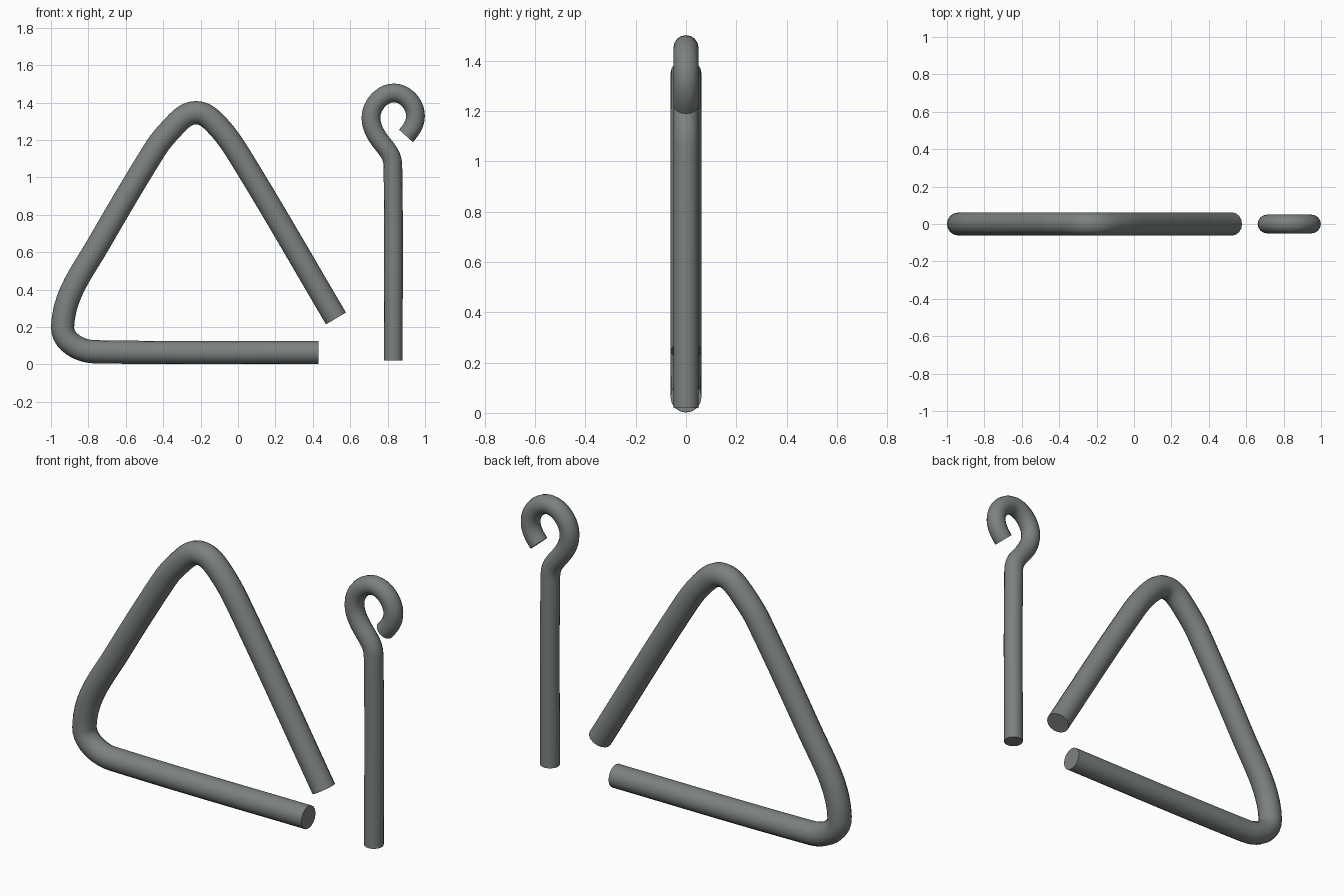
import bpy
import math
from mathutils import Vector

if "Cube" in bpy.data.objects:
    bpy.data.objects.remove(bpy.data.objects["Cube"])

steel = bpy.data.materials.new("grey steel")
steel.diffuse_color = (0.20, 0.222, 0.214, 1)
steel.use_nodes = True
steel.node_tree.nodes["Principled BSDF"].inputs["Base Color"].default_value = steel.diffuse_color


def bent_rod(name, radius, path):
    """Round rod along a planar path of (x, z, heading in degrees)."""
    curve = bpy.data.curves.new(name, 'CURVE')
    curve.dimensions = '3D'
    curve.bevel_depth = radius
    curve.bevel_resolution = 6
    curve.resolution_u = 10
    curve.use_fill_caps = True
    spline = curve.splines.new('BEZIER')
    spline.bezier_points.add(len(path) - 1)
    pos = [Vector((x, 0, z)) for x, z, _ in path]
    for i, bp in enumerate(spline.bezier_points):
        a = math.radians(path[i][2])
        d = Vector((math.cos(a), 0, math.sin(a)))
        before = (pos[i] - pos[max(i - 1, 0)]).length * 0.36
        after = (pos[min(i + 1, len(pos) - 1)] - pos[i]).length * 0.36
        bp.handle_left_type = bp.handle_right_type = 'FREE'
        bp.co = pos[i]
        bp.handle_left = pos[i] - d * (before or 0.01)
        bp.handle_right = pos[i] + d * (after or 0.01)
    obj = bpy.data.objects.new(name, curve)
    bpy.context.collection.objects.link(obj)
    curve.materials.append(steel)
    bpy.ops.object.select_all(action='DESELECT')
    obj.select_set(True)
    bpy.context.view_layer.objects.active = obj
    bpy.ops.object.convert(target='MESH')
    bpy.ops.object.shade_smooth_by_angle(angle=math.radians(40))
    return bpy.context.object


# Open triangle: bottom bar, left corner, left side, apex, right side
bent_rod("triangle", 0.062, [
    (0.43, 0.064, 180), (-0.77, 0.068, 179), (-0.938, 0.20, 88),
    (-0.745, 0.645, 60), (-0.444, 1.15, 58), (-0.342, 1.275, 47),
    (-0.225, 1.346, 0), (-0.108, 1.275, -47), (0.037, 1.07, -58.5),
    (0.524, 0.246, -59.4)])

# Beater: straight handle with a hooked loop at the top
bent_rod("beater", 0.05, [
    (0.83, 0.02, 90), (0.828, 1.06, 91), (0.805, 1.137, 124),
    (0.755, 1.203, 125), (0.711, 1.32, 90), (0.834, 1.452, 0),
    (0.949, 1.33, -90), (0.898, 1.222, -132)])
